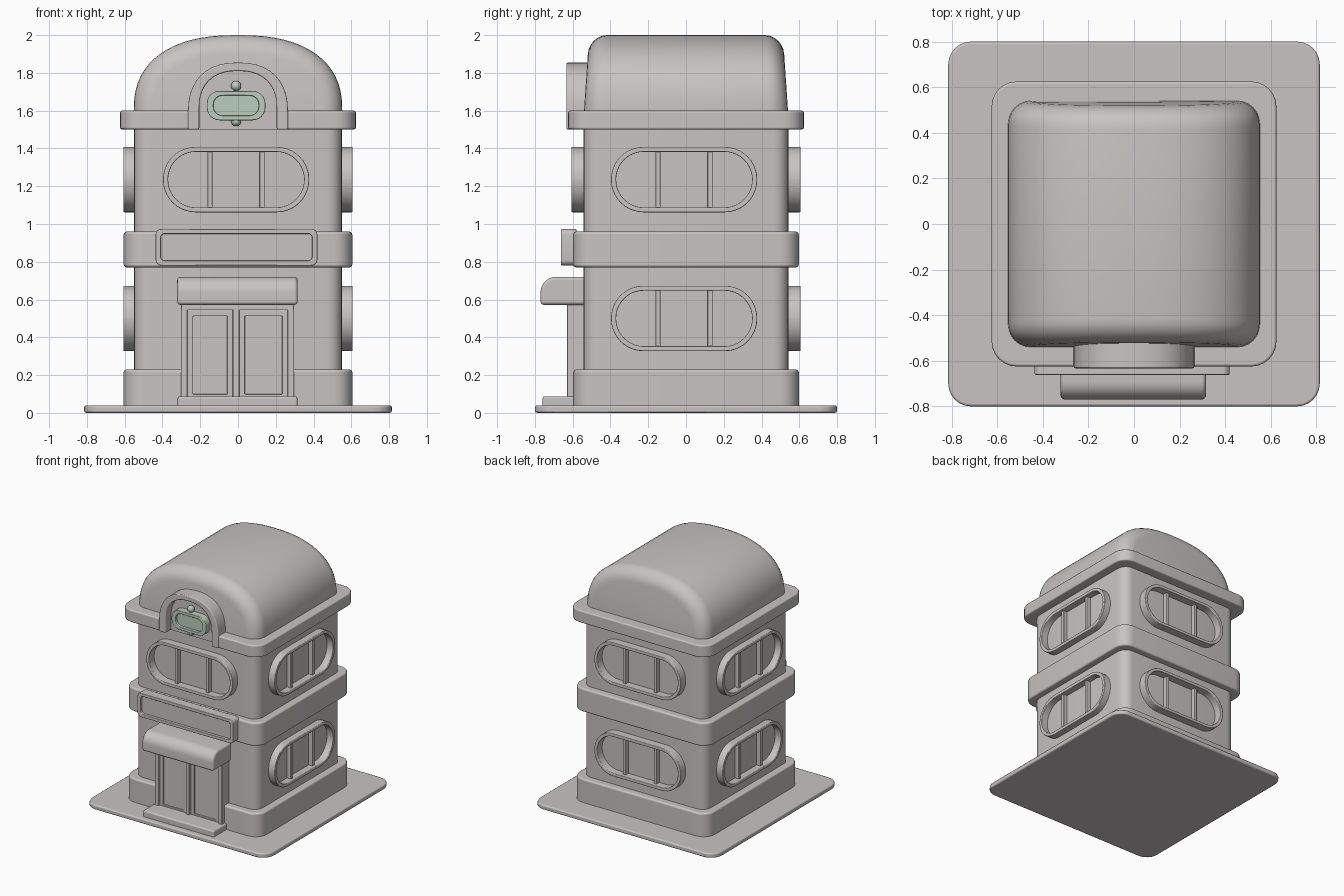
import bpy, bmesh, math
from mathutils import Matrix, Vector

if "Cube" in bpy.data.objects:
    bpy.data.objects.remove(bpy.data.objects["Cube"])


def material(name, rgb):
    m = bpy.data.materials.new(name)
    m.diffuse_color = (*rgb, 1)
    m.use_nodes = True
    m.node_tree.nodes["Principled BSDF"].inputs["Base Color"].default_value = m.diffuse_color
    return m


GREY = material("warm grey", (0.58, 0.55, 0.54))
GREEN = material("pale green", (0.49, 0.62, 0.51))


def finish(name, bm, mat=GREY, bevel=0.0, turn=0, segments=2):
    bmesh.ops.recalc_face_normals(bm, faces=bm.faces)
    if turn:
        bm.transform(Matrix.Rotation(math.radians(turn), 4, 'Z'))
    me = bpy.data.meshes.new(name)
    bm.to_mesh(me)
    bm.free()
    ob = bpy.data.objects.new(name, me)
    bpy.context.collection.objects.link(ob)
    me.materials.append(mat)
    for p in me.polygons:
        p.use_smooth = True
    me.set_sharp_from_angle(angle=math.radians(35))
    if bevel:
        b = ob.modifiers.new("soft edges", 'BEVEL')
        b.width = bevel
        b.segments = segments
        b.limit_method = 'ANGLE'
        b.angle_limit = math.radians(40)
        b.harden_normals = True
    return ob


def place(p, d, axis):
    u, v = p
    return {'x': (d, u, v), 'y': (u, d, v), 'z': (u, v, d)}[axis]


def prism(name, outline, d0, d1, axis, mat=GREY, bevel=0.0, turn=0, segments=2):
    """Extrude a 2D outline along an axis."""
    bm = bmesh.new()
    a, b = [[bm.verts.new(place(p, d, axis)) for p in outline] for d in (d0, d1)]
    bm.faces.new(a)
    bm.faces.new(b)
    for i in range(len(a)):
        j = (i + 1) % len(a)
        bm.faces.new((a[i], a[j], b[j], b[i]))
    return finish(name, bm, mat, bevel, turn, segments)


def ring(name, outer, inner, d0, d1, mat=GREY, bevel=0.006, turn=0):
    """Frame between two matching outlines, facing the front."""
    bm = bmesh.new()
    loops = [[bm.verts.new(place(p, d, 'y')) for p in o]
             for o, d in ((outer, d0), (outer, d1), (inner, d1), (inner, d0))]
    n = len(outer)
    for k in range(4):
        a, b = loops[k], loops[(k + 1) % 4]
        for i in range(n):
            j = (i + 1) % n
            bm.faces.new((a[i], a[j], b[j], b[i]))
    return finish(name, bm, mat, bevel, turn)


def rounded(hx, hy, r, cx=0.0, cy=0.0, n=6):
    pts = []
    for q, (sx, sy) in enumerate(((1, 1), (-1, 1), (-1, -1), (1, -1))):
        for i in range(n + 1):
            t = math.pi / 2 * (q + i / n)
            pts.append((cx + sx * (hx - r) + r * math.cos(t),
                        cy + sy * (hy - r) + r * math.sin(t)))
    return pts


def rect(x0, x1, z0, z1):
    return [(x0, z0), (x1, z0), (x1, z1), (x0, z1)]


def dome(a, b, base, z0, power=2.35, n=20):
    """Arch outline from right foot over the top to left foot."""
    pts = [(a, z0)]
    for i in range(n + 1):
        t = math.pi * i / n
        c, s = math.cos(t), max(math.sin(t), 0)
        pts.append((math.copysign(a * abs(c) ** (2 / power), c), base + b * s ** (2 / power)))
    return pts + [(-a, z0)]


# Ground plate, walls and horizontal bands
prism("base_plate", rounded(0.815, 0.8, 0.1), 0, 0.04, 'z', bevel=0.012)
prism("walls", rounded(0.55, 0.542, 0.08), 0.02, 1.56, 'z')
prism("plinth", rounded(0.605, 0.597, 0.1), 0.02, 0.23, 'z', bevel=0.015)
prism("middle_band", rounded(0.605, 0.597, 0.1), 0.77, 0.96, 'z', bevel=0.015)

# Cornice with a notch at the front for the arch
cornice = rounded(0.625, 0.625, 0.11)
cut = 21  # index where the last (front right) corner starts
notch = [(-0.225, -0.625), (-0.225, -0.56), (0.225, -0.56), (0.225, -0.625)]
prism("cornice", cornice[:cut] + notch + cornice[cut:], 1.5, 1.6, 'z', bevel=0.012)

# Front arch and the wall panel inside it
outer, inner = dome(0.265, 0.265, 1.59, 1.5), dome(0.205, 0.2, 1.61, 1.5)
prism("front_arch", outer + inner[::-1], -0.633, -0.5, 'y', bevel=0.008)
prism("arch_panel", dome(0.215, 0.21, 1.61, 1.5), -0.562, -0.48, 'y')

# Vaulted roof with rounded ends
bm = bmesh.new()
R = 0.1
ends = [(0.54 - R + R * math.sin(t), R * (1 - math.cos(t)))
        for t in [math.pi / 2 * i / 6 for i in range(7)]]
sections = [(-y, d) for y, d in ends[::-1]] + ends
loops = []
for y, d in sections:
    loop = []
    for x, z in dome(0.552 - d, 0.4 - d, 1.6, 1.54, 2.4, 32):
        lean = 1 - 0.05 * max(z - 1.6, 0) / 0.4
        loop.append(bm.verts.new((x, y * lean, z)))
    loops.append(loop)
for a, b in zip(loops, loops[1:]):
    for i in range(len(a)):
        j = (i + 1) % len(a)
        bm.faces.new((a[i], a[j], b[j], b[i]))
bm.faces.new(loops[0])
bm.faces.new(loops[-1])
finish("roof", bm)

# Pill windows: two floors on each side, front only upstairs
for side, turn, face in (("front", 0, 0.542), ("right", 90, 0.55),
                         ("back", 180, 0.542), ("left", 270, 0.55)):
    for floor, z in (("lower", 0.5), ("upper", 1.235)):
        if side == "front" and floor == "lower":
            continue
        name = f"{side}_{floor}_window"
        ring(name + "_frame", rounded(0.387, 0.173, 0.172, -0.01, z, 10),
             rounded(0.36, 0.147, 0.146, -0.01, z, 10), -0.607, -face + 0.02, turn=turn)
        for i, x in enumerate((-0.148, 0.128)):
            prism(f"{name}_bar_{i + 1}", rect(x - 0.013, x + 0.013, z - 0.155, z + 0.155),
                  -face - 0.035, -face + 0.02, 'y', bevel=0.004, turn=turn)

# Blank sign board
prism("sign_back", rounded(0.42, 0.09, 0.02, -0.008, 0.877), -0.64, -0.58, 'y')
ring("sign_frame", rounded(0.428, 0.097, 0.03, -0.008, 0.877),
     rounded(0.4, 0.071, 0.02, -0.008, 0.877), -0.662, -0.58)

# Doorway: back panel, posts, leaf frames and step
prism("door_panel", rect(-0.285, 0.28, 0.04, 0.6), -0.604, -0.5, 'y')
for name, x, w in (("left_post", -0.285, 0.017), ("right_post", 0.28, 0.017),
                   ("centre_post", -0.01, 0.017)):
    prism("door_" + name, rect(x - w, x + w, 0.04, 0.6), -0.63, -0.5, 'y', bevel=0.005)
for name, x0, x1 in (("left", -0.268, -0.027), ("right", 0.007, 0.263)):
    ring(f"door_{name}_leaf", rect(x0, x1, 0.07, 0.545),
         rect(x0 + 0.03, x1 - 0.03, 0.1, 0.512), -0.614, -0.55, bevel=0.003)
prism("door_lintel", rect(-0.3, 0.295, 0.545, 0.6), -0.63, -0.5, 'y')
prism("door_step", rect(-0.32, 0.315, 0.02, 0.088), -0.76, -0.55, 'y', bevel=0.012)

# Canopy with a rounded front
arc = [(-0.69 - 0.08 * math.cos(t), 0.637 + 0.083 * math.sin(t))
       for t in [math.pi / 2 * i / 8 for i in range(9)]]
prism("door_canopy", [(-0.53, 0.572), (-0.77, 0.572)] + arc + [(-0.53, 0.72)],
      -0.322, 0.316, 'x', bevel=0.018, segments=3)

# Green plaque with a small bead above and below
prism("plaque", rounded(0.145, 0.068, 0.06, -0.01, 1.627), -0.592, -0.55, 'y', GREEN)
ring("plaque_rim", rounded(0.155, 0.078, 0.068, -0.01, 1.627),
     rounded(0.12, 0.053, 0.048, -0.01, 1.627), -0.615, -0.55, GREEN)
for name, z in (("upper", 1.731), ("lower", 1.545)):
    bm = bmesh.new()
    bmesh.ops.create_uvsphere(bm, u_segments=16, v_segments=10, radius=0.027)
    bmesh.ops.translate(bm, verts=bm.verts, vec=Vector((-0.01, -0.585, z)))
    finish(name + "_bead", bm, GREEN)
